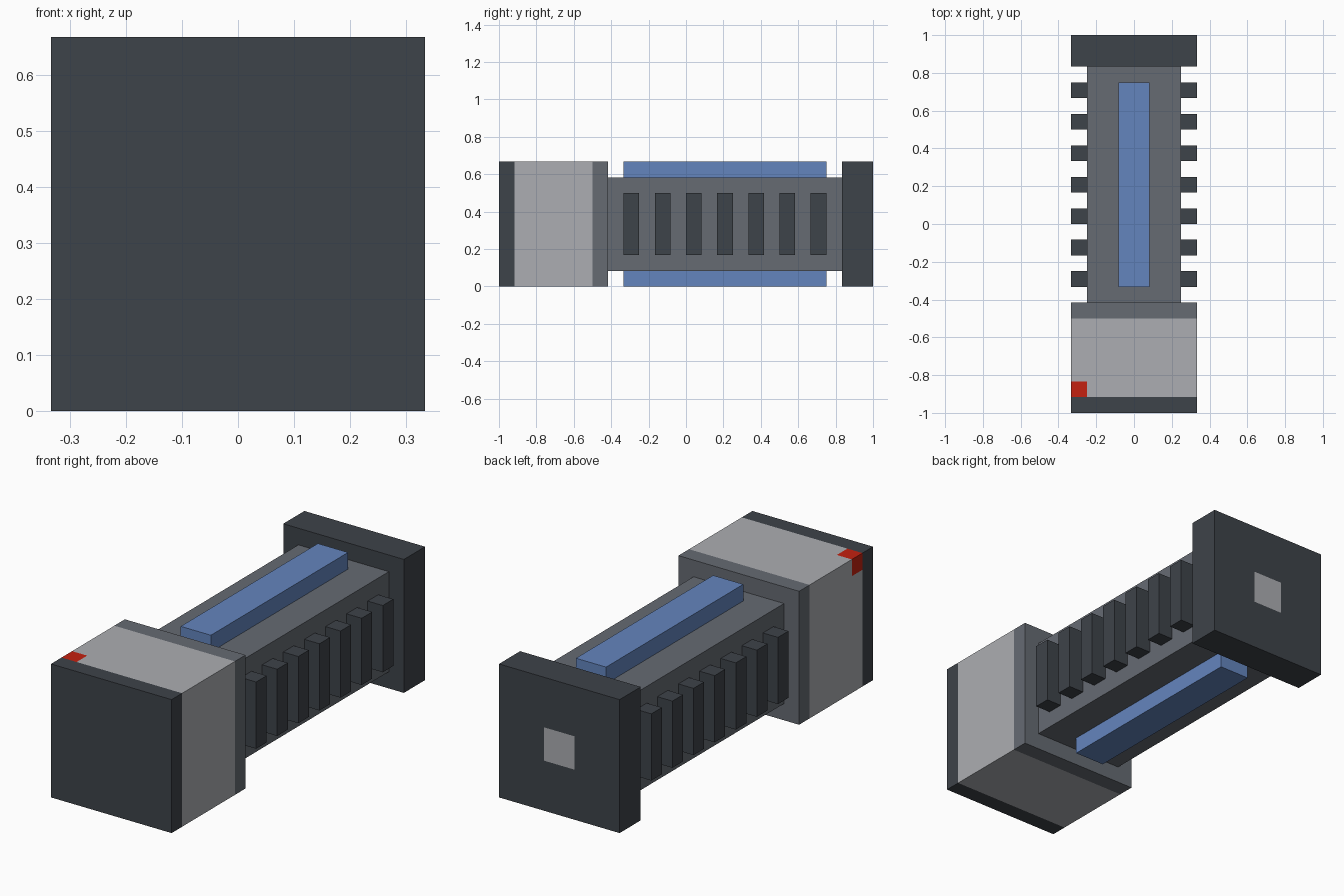
import bpy
import bmesh
from mathutils import Vector

U = 1 / 12  # modelling unit

cube = bpy.data.objects.get("Cube")
if cube:
    bpy.data.objects.remove(cube, do_unlink=True)


def material(name, rgb):
    m = bpy.data.materials.new(name)
    m.use_nodes = True
    m.diffuse_color = (*rgb, 1)
    m.node_tree.nodes["Principled BSDF"].inputs["Base Color"].default_value = (*rgb, 1)
    return m


DARK = material("dark slate", (0.048, 0.056, 0.067))
MID = material("mid grey", (0.133, 0.147, 0.171))
LIGHT = material("light grey", (0.413, 0.423, 0.445))
BLUE = material("blue", (0.127, 0.235, 0.515))
RED = material("red", (0.55, 0.015, 0.005))


def box(name, low, high, mats, cuts=(), rule=None):
    """Box between two corners in units; cuts are (axis, position) planes,
    and rule picks a material index from a face centre and normal."""
    low, high = Vector(low) * U, Vector(high) * U
    bm = bmesh.new()
    bmesh.ops.create_cube(bm, size=1)
    for v in bm.verts:
        v.co = (low + high) / 2 + Vector(a * b for a, b in zip(v.co, high - low))
    for axis, position in cuts:
        normal, point = Vector((0, 0, 0)), Vector((0, 0, 0))
        normal[axis], point[axis] = 1, position * U
        bmesh.ops.bisect_plane(bm, geom=bm.verts[:] + bm.edges[:] + bm.faces[:],
                               plane_co=point, plane_no=normal)
    bm.normal_update()
    if rule:
        for f in bm.faces:
            f.material_index = rule(f.calc_center_median() / U, f.normal)
    mesh = bpy.data.meshes.new(name)
    bm.to_mesh(mesh)
    bm.free()
    for m in mats:
        mesh.materials.append(m)
    obj = bpy.data.objects.new(name, mesh)
    bpy.context.collection.objects.link(obj)
    return obj


# Head: dark front cap, light band, mid grey rear, red corner marker
def head_rule(c, n):
    if c.y < -11:
        return 0
    if c.y > -6:
        return 1
    if c.y < -10 and c.x < -3 and c.z > 7:
        return 3
    return 2


box("head", (-4, -12, 0), (4, -5, 8), [DARK, MID, LIGHT, RED],
    [(1, -11), (1, -10), (1, -6), (0, -3), (2, 7)], head_rule)

# Main body
box("body", (-3, -5, 1), (3, 10, 7), [MID])

# Blue rails above and below the body
box("top_rail", (-1, -4, 7), (1, 9, 8), [BLUE])
box("bottom_rail", (-1, -4, 0), (1, 9, 1), [BLUE])

# Rows of side ribs
for side, x in (("left", 3), ("right", -4)):
    for i in range(7):
        y = -4 + 2 * i
        box(f"{side}_rib_{i + 1}", (x, y, 2), (x + 1, y + 1, 6), [DARK])


# End plate with a light square in the middle of its back
def plate_rule(c, n):
    return int(n.y > 0.5 and abs(c.x) < 1 and abs(c.z - 4) < 1)


box("end_plate", (-4, 10, 0), (4, 12, 8), [DARK, LIGHT],
    [(0, -1), (0, 1), (2, 3), (2, 5)], plate_rule)
